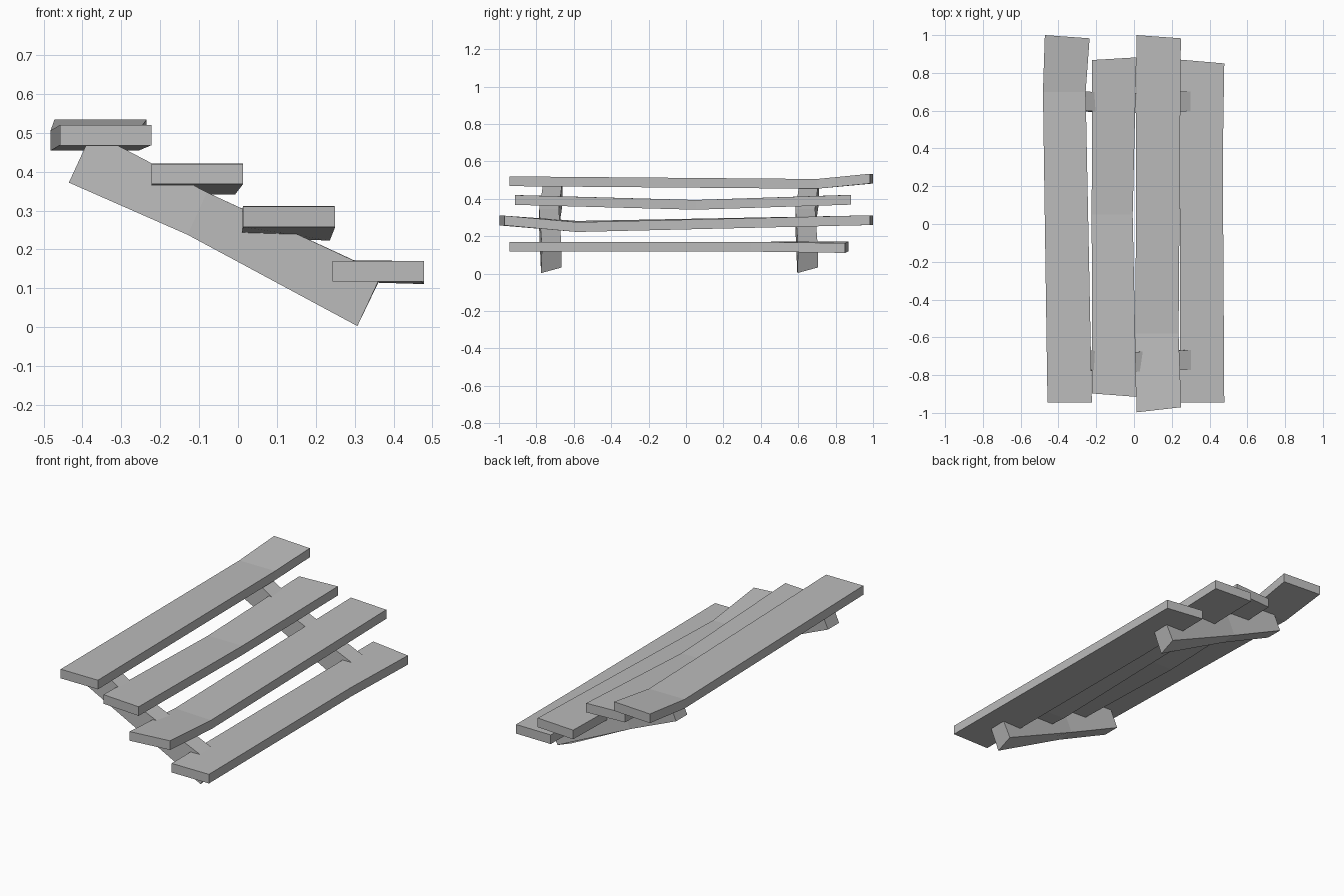
import bpy, bmesh

if "Cube" in bpy.data.objects:
    bpy.data.objects.remove(bpy.data.objects["Cube"])

grey = bpy.data.materials.new("plain_grey")
grey.diffuse_color = (0.5, 0.5, 0.5, 1)
grey.use_nodes = True
grey.node_tree.nodes["Principled BSDF"].inputs["Base Color"].default_value = grey.diffuse_color


def loft(name, rings):
    """Solid skinned through matching rings of points, capped at both ends."""
    bm = bmesh.new()
    loops = [[bm.verts.new(p) for p in ring] for ring in rings]
    n = len(loops[0])
    for a, b in zip(loops, loops[1:]):
        for i in range(n):
            j = (i + 1) % n
            bm.faces.new((a[i], a[j], b[j], b[i]))
    bm.faces.new(loops[0])
    bm.faces.new(loops[-1])
    bmesh.ops.recalc_face_normals(bm, faces=bm.faces)
    me = bpy.data.meshes.new(name)
    bm.to_mesh(me)
    bm.free()
    me.materials.append(grey)
    ob = bpy.data.objects.new(name, me)
    bpy.context.collection.objects.link(ob)
    return ob


def plank_end(x0, x1, y0, y1, z0, z1, t=0.052):
    """Plank cross-section; z0 and z1 are the undersides of its two edges."""
    return [(x0, y0, z0), (x1, y1, z1), (x1, y1, z1 + t), (x0, y0, z0 + t)]


# Treads: slightly bent planks with front, bend and back sections
treads = {
    "top_tread": [(-.458, -.223, -.945, -.945, .468, .468),
                  (-.482, -.256, .70, .70, .454, .454),
                  (-.472, -.235, 1.0, .983, .482, .482)],
    "upper_tread": [(-.222, .013, -.897, -.915, .368, .368),
                    (-.224, -.007, .05, .05, .342, .342),
                    (-.222, .013, .868, .882, .369, .369)],
    "lower_tread": [(.013, .25, -.997, -.970, .258, .258),
                    (.008, .236, -.58, -.58, .230, .223),
                    (.013, .248, 1.0, .983, .260, .260)],
    "bottom_tread": [(.243, .478, -.945, -.945, .118, .118),
                     (.242, .470, .35, .35, .118, .118),
                     (.245, .478, .870, .850, .121, .111)],
}
for name, sections in treads.items():
    loft(name, [plank_end(*s) for s in sections])

# Stringers: sloping beams bent at the middle, with a skewed lower end
for name, y in (("front_stringer", -.77), ("back_stringer", .60)):
    loft(name, [
        [(-.435, y + .01, .372), (-.375, y + .01, .502),
         (-.375, y + .11, .502), (-.435, y + .11, .372)],
        [(-.13, y - .015, .238), (-.08, y - .015, .347),
         (-.08, y + .09, .347), (-.13, y + .09, .238)],
        [(.307, y - .005, .003), (.370, y, .138),
         (.372, y + .105, .138), (.318, y + .105, .033)],
    ])
